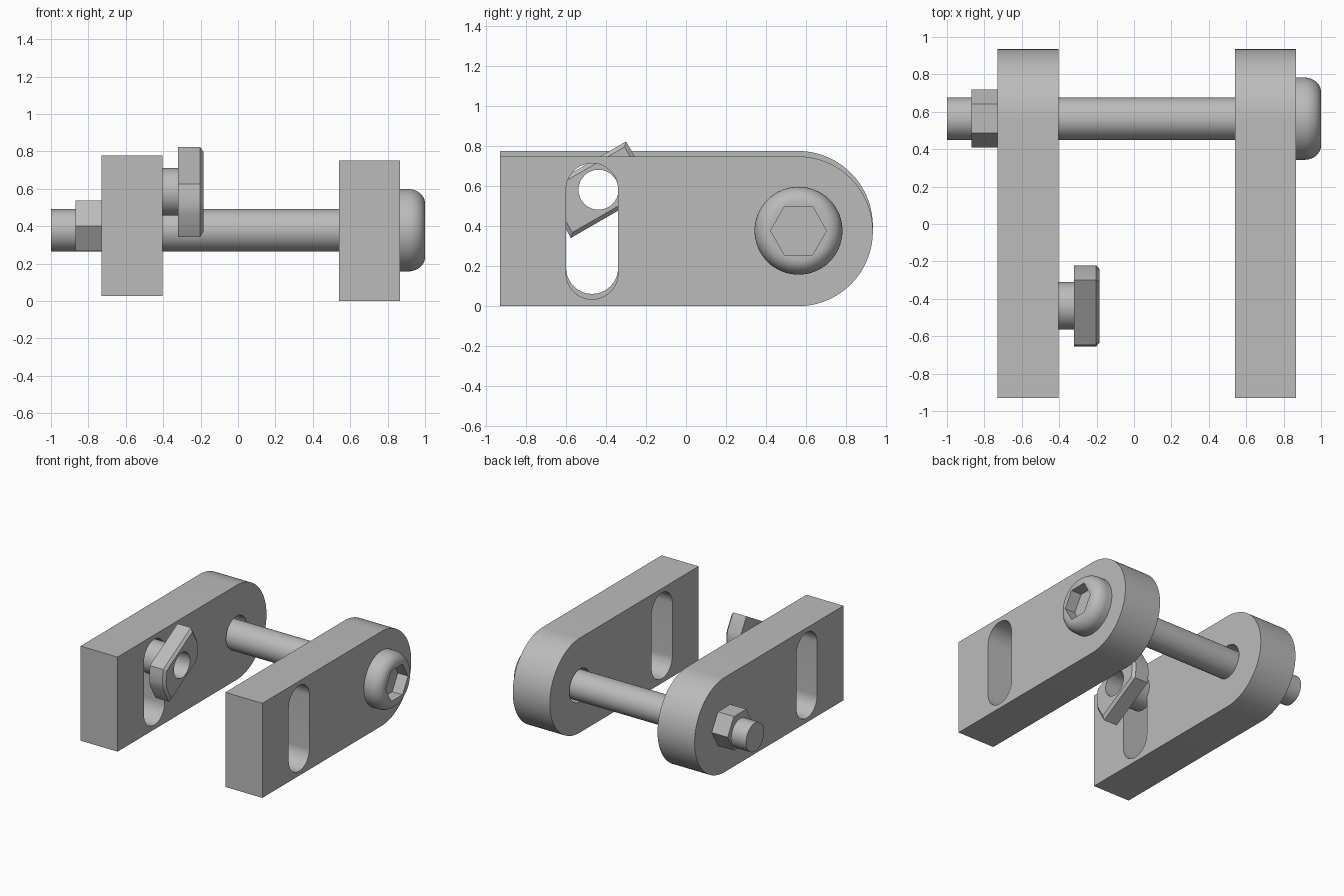
import bpy, bmesh
from math import pi, sin, cos, radians

old = bpy.data.objects.get("Cube")
if old:
    bpy.data.objects.remove(old, do_unlink=True)

grey = bpy.data.materials.new("plain grey")
grey.use_nodes = True
colour = (0.5, 0.5, 0.5, 1)
grey.diffuse_color = colour
grey.node_tree.nodes["Principled BSDF"].inputs["Base Color"].default_value = colour


def arc(cy, cz, r, start=0, end=360, n=64):
    """Points on an arc in the y-z plane; a full circle omits the repeat."""
    steps = n if end - start == 360 else n - 1
    angles = [radians(start + (end - start) * i / steps) for i in range(n)]
    return [(cy + r * cos(a), cz + r * sin(a)) for a in angles]


def loft(name, rings):
    """Closed solid through rings of (x, outline) along x."""
    bm = bmesh.new()
    loops = [[bm.verts.new((x, y, z)) for y, z in pts] for x, pts in rings]
    for a, b in zip(loops, loops[1:]):
        for i in range(len(a)):
            j = (i + 1) % len(a)
            bm.faces.new((a[i], a[j], b[j], b[i]))
    bm.faces.new(loops[0])
    bm.faces.new(loops[-1])
    bmesh.ops.recalc_face_normals(bm, faces=bm.faces)
    mesh = bpy.data.meshes.new(name)
    bm.to_mesh(mesh)
    bm.free()
    obj = bpy.data.objects.new(name, mesh)
    bpy.context.collection.objects.link(obj)
    mesh.materials.append(grey)
    return obj


def prism(name, pts, x0, x1):
    return loft(name, [(x0, pts), (x1, pts)])


def activate(obj):
    bpy.ops.object.select_all(action='DESELECT')
    obj.select_set(True)
    bpy.context.view_layer.objects.active = obj


def cut(obj, pts, x0, x1):
    cutter = prism("cutter", pts, x0, x1)
    cutter.hide_render = True
    activate(obj)
    mod = obj.modifiers.new("cut", 'BOOLEAN')
    mod.operation, mod.solver, mod.object = 'DIFFERENCE', 'EXACT', cutter
    bpy.ops.object.modifier_apply(modifier=mod.name)
    bpy.data.objects.remove(cutter, do_unlink=True)


def smooth(obj, angle=25):
    activate(obj)
    bpy.ops.object.shade_smooth_by_angle(angle=radians(angle))


# Two round-ended side plates, each with an upright slot and a bolt hole
R = 0.375
for name, x0, x1, lift in (("left_plate", 0.54, 0.865, 0.0),
                           ("right_plate", -0.73, -0.405, 0.027)):
    mid = R + lift
    outline = [(-0.93, lift)] + arc(0.56, mid, R, -90, 90, 48) + [(-0.93, lift + 2 * R)]
    plate = prism(name, outline, x0, x1)
    slot = arc(-0.47, mid + 0.21, 0.13, 0, 180, 32) + arc(-0.47, mid - 0.21, 0.13, 180, 359.99, 32)
    cut(plate, slot, x0 - 0.1, x1 + 0.1)
    cut(plate, arc(0.56, mid, 0.13), x0 - 0.1, x1 + 0.1)
    smooth(plate)

# Bolt shaft
by, bz = 0.563, 0.378
smooth(prism("bolt_shaft", arc(by, bz, 0.113), -1.0, 0.87))

# Rounded bolt head with a hexagonal socket
fillet = 0.09
rings = [(0.865, arc(by, bz, 0.22))]
for i in range(11):
    a = pi / 2 * i / 10
    rings.append((1.0 - fillet + fillet * sin(a),
                  arc(by, bz, 0.22 - fillet * 0.85 * (1 - cos(a)))))
head = loft("bolt_head", rings)
cut(head, arc(by, bz, 0.14, n=6), 0.91, 1.1)
smooth(head)

# Hexagonal nut at the far end of the bolt
prism("hex_nut", arc(0.565, 0.402, 0.155, n=6), -0.87, -0.73)

# Slot nut: tilted flange with chamfered face, round collar and through hole
ny, nz, tilt = -0.438, 0.583, radians(30)
half = [(0.24, 0.14), (0.24, 0.0), (0.222, -0.05), (0.195, -0.095), (0.16, -0.14)]
shape = half + [(-u, -v) for u, v in half]


def flange(k):
    """Tilted flange outline, drawn in by k on every side."""
    su, sv = 1 - k / 0.24, 1 - k / 0.14
    return [(ny + u * su * cos(tilt) - v * sv * sin(tilt),
             nz + u * su * sin(tilt) + v * sv * cos(tilt)) for u, v in shape]


body = loft("slot_nut_flange", [(-0.32, flange(0)), (-0.203, flange(0)), (-0.185, flange(0.02))])
collar = prism("slot_nut_collar", arc(ny, nz, 0.127), -0.45, -0.32)
for part in (body, collar):
    cut(part, arc(ny, nz, 0.1), -0.6, 0.0)
    smooth(part)
